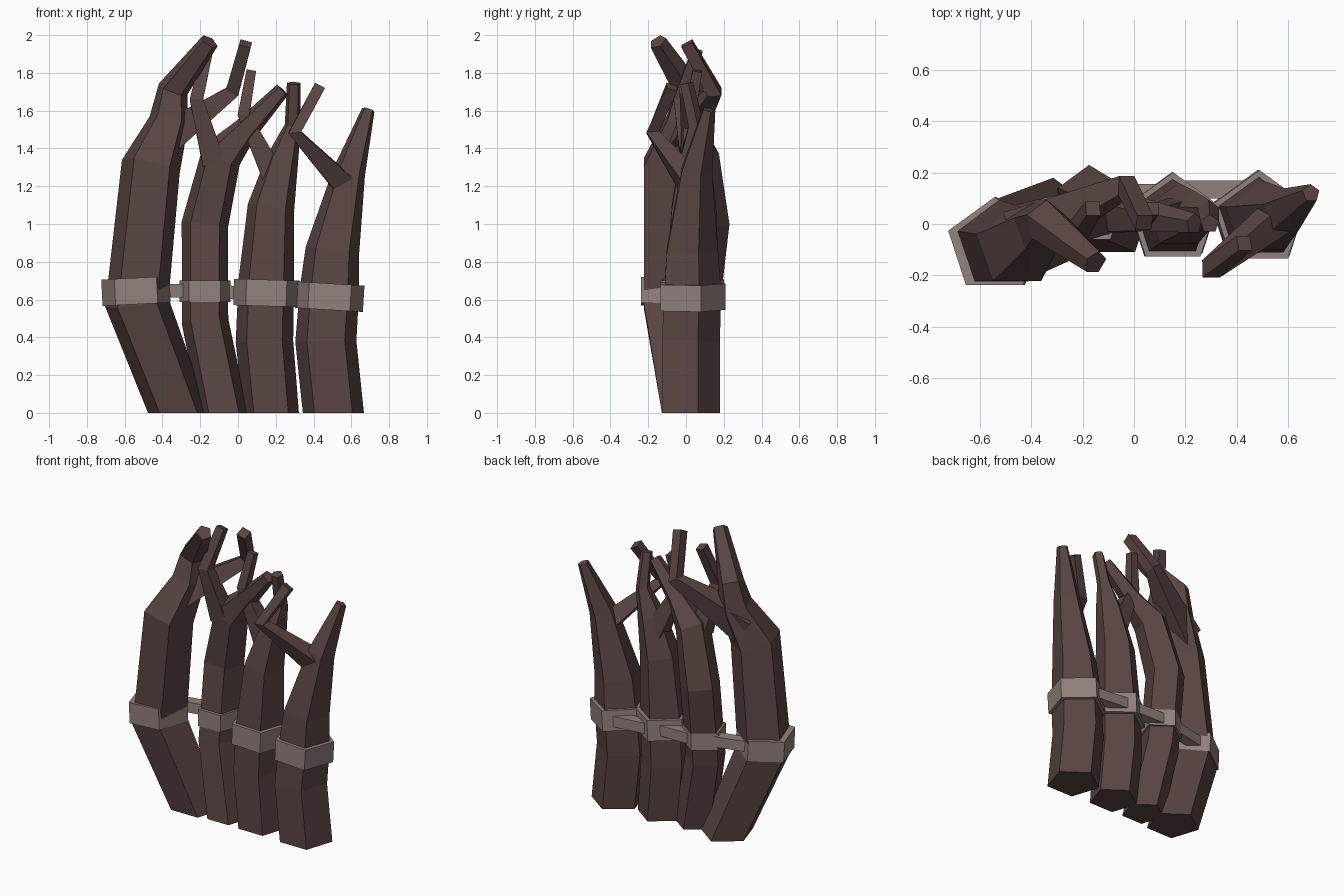
import bpy, bmesh, math
from mathutils import Vector

if "Cube" in bpy.data.objects:
    bpy.data.objects.remove(bpy.data.objects["Cube"])


def material(name, rgb):
    m = bpy.data.materials.new(name)
    m.diffuse_color = (*rgb, 1)
    m.use_nodes = True
    m.node_tree.nodes["Principled BSDF"].inputs["Base Color"].default_value = m.diffuse_color
    return m


WOOD = material("dark_bark", (0.100, 0.060, 0.056))
STRAP = material("pale_strap", (0.290, 0.222, 0.203))


def sweep(name, path, sides, mat, start=None, end=None):
    """Tapered tube through (x, y, z, radius) points, with capped flat ends."""
    pts = [Vector(p[:3]) for p in path]
    bm = bmesh.new()
    rings = []
    for i, p in enumerate(pts):
        t = Vector((0, 0, 0))
        if i > 0:
            t += (p - pts[i - 1]).normalized()
        if i < len(pts) - 1:
            t += (pts[i + 1] - p).normalized()
        if i == 0 and start:
            t = Vector(start)
        if i == len(pts) - 1 and end:
            t = Vector(end)
        t.normalize()
        back = Vector((0, 1, 0))
        back = (back - t * back.dot(t)).normalized()
        right = back.cross(t)
        ring = []
        for k in range(sides):
            a = math.pi / 2 + (math.pi / 4 if sides == 4 else 0) + k * math.tau / sides
            ring.append(bm.verts.new(p + path[i][3] * (right * math.cos(a) + back * math.sin(a))))
        rings.append(ring)
    for a, b in zip(rings, rings[1:]):
        for k in range(sides):
            j = (k + 1) % sides
            bm.faces.new((a[k], a[j], b[j], b[k]))
    bm.faces.new(rings[0][::-1])
    bm.faces.new(rings[-1])
    bmesh.ops.recalc_face_normals(bm, faces=bm.faces)
    me = bpy.data.meshes.new(name)
    bm.to_mesh(me)
    bm.free()
    me.materials.append(mat)
    ob = bpy.data.objects.new(name, me)
    bpy.context.collection.objects.link(ob)
    return ob


UP = (0, 0, 1)

# Trunks: five-sided, bending and tapering into their main branch
trunks = [
    [(-.315, .01, 0, .17), (-.535, -.08, .58, .178), (-.46, -.09, 1.31, .165),
     (-.365, -.01, 1.55, .11), (-.345, .01, 1.71, .085), (-.15, -.15, 1.965, .05)],
    [(-.075, .0, 0, .135), (-.175, .04, .49, .13), (-.175, .10, 1.0, .13),
     (-.09, .06, 1.36, .115), (.04, .03, 1.50, .07), (.235, .0, 1.71, .042)],
    [(.175, .01, 0, .155), (.14, .015, .38, .16), (.15, .02, .70, .155),
     (.175, .03, 1.09, .13), (.235, .04, 1.34, .09), (.29, .05, 1.52, .045), (.295, .0, 1.745, .038)],
    [(.505, .01, 0, .17), (.465, .01, .38, .17), (.485, .02, .66, .165),
     (.50, .02, .86, .15), (.59, .05, 1.28, .09), (.69, .12, 1.605, .036)],
]
for i, path in enumerate(trunks):
    sweep(f"trunk_{i + 1}", path, 5, WOOD, start=UP)

# Side branches: four-sided, each with one elbow
branches = [
    [(-.43, -.04, 1.42, .13), (-.03, .15, 1.70, .052), (.04, .005, 1.955, .045)],
    [(-.13, .03, 1.33, .085), (-.22, -.03, 1.66, .05), (-.16, .06, 1.92, .04)],
    [(.185, .04, 1.26, .085), (.03, .02, 1.58, .045), (.07, .06, 1.81, .036)],
    [(.55, .02, 1.22, .08), (.30, -.175, 1.485, .048), (.43, -.075, 1.725, .042)],
]
for i, path in enumerate(branches):
    sweep(f"side_branch_{i + 1}", path, 4, WOOD)

# Strap bands around each trunk, slightly tilted
bands = [
    ((-.54, -.085, .645), .19, (-.05, 0, 1), .07),
    ((-.175, .055, .645), .142, (0, 0, 1), .057),
    ((.15, .02, .635), .182, (.03, 0, 1), .07),
    ((.485, .02, .615), .19, (.06, 0, 1), .07),
]
for i, (c, r, d, h) in enumerate(bands):
    c, d = Vector(c), Vector(d).normalized()
    sweep(f"band_{i + 1}", [(*(c - d * h), r), (*(c + d * h), r)], 5, STRAP)

# Flat straps joining neighbouring bands at the back
links = [
    ((-.50, .03, .65), (-.20, .10, .645)),
    ((-.16, .12, .64), (.12, .12, .635)),
    ((.17, .135, .63), (.47, .135, .61)),
]
for i, (a, b) in enumerate(links):
    sweep(f"link_{i + 1}", [(*a, .05), (*b, .05)], 4, STRAP)
